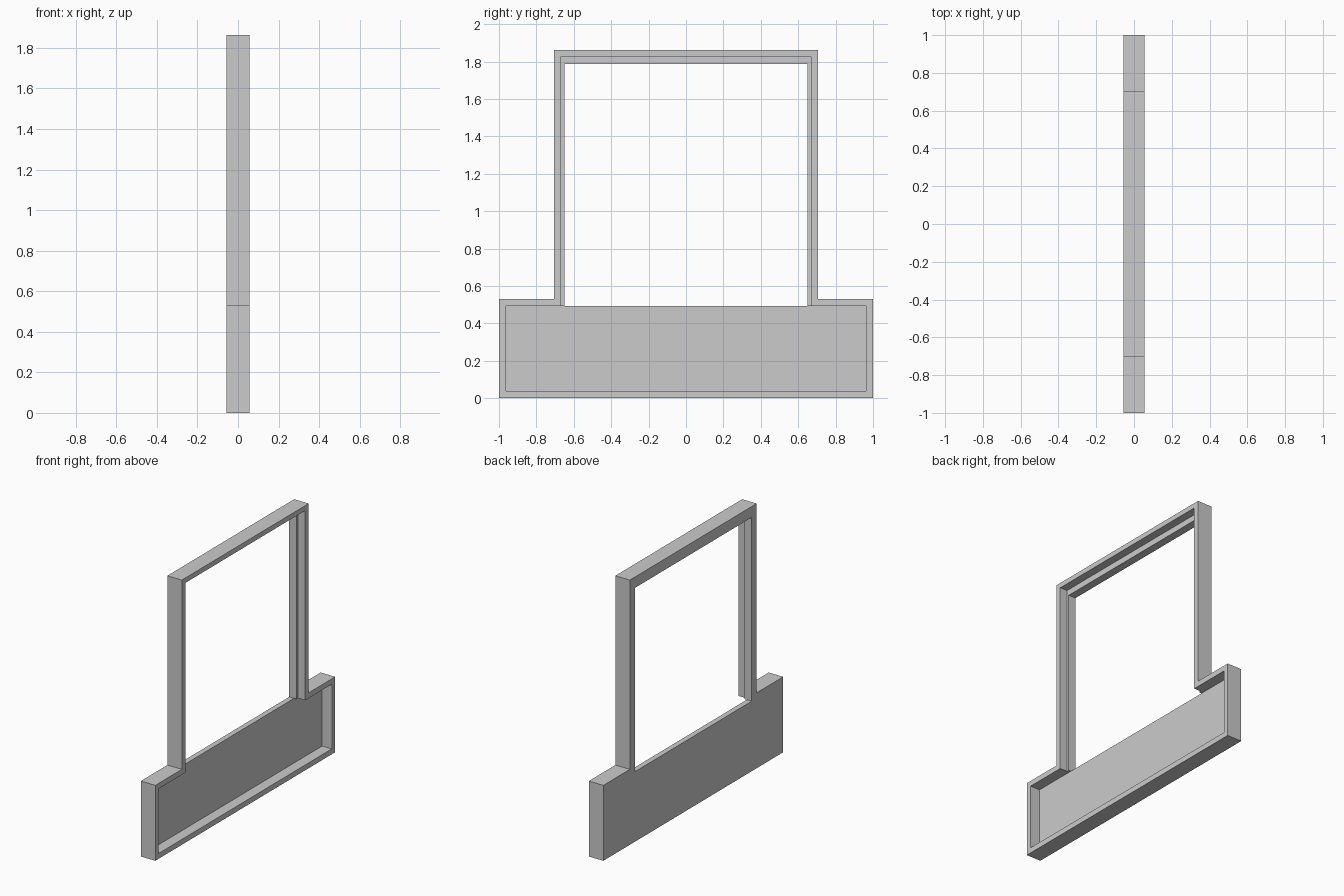
import bpy
import bmesh

cube = bpy.data.objects.get("Cube")
if cube:
    bpy.data.objects.remove(cube, do_unlink=True)

HALF = 0.0565    # half thickness of the whole frame
WALL = 0.038     # rim and panel thickness
POST = 0.705     # outer half width of the upper frame
TOP = 1.863
LEDGE = 0.531    # top of the wide base
BASE_TOP = LEDGE - WALL

grey = bpy.data.materials.new("plain grey")
grey.use_nodes = True
colour = (0.6, 0.6, 0.6, 1)
grey.diffuse_color = colour
grey.node_tree.nodes["Principled BSDF"].inputs["Base Color"].default_value = colour


def prism(name, outline, x0, x1):
    """Extrude a (y, z) outline from x0 to x1."""
    bm = bmesh.new()
    face = bm.faces.new([bm.verts.new((x0, y, z)) for y, z in outline])
    grown = bmesh.ops.extrude_face_region(bm, geom=[face])["geom"]
    verts = [v for v in grown if isinstance(v, bmesh.types.BMVert)]
    bmesh.ops.translate(bm, verts=verts, vec=(x1 - x0, 0, 0))
    bmesh.ops.recalc_face_normals(bm, faces=bm.faces)
    mesh = bpy.data.meshes.new(name)
    bm.to_mesh(mesh)
    bm.free()
    mesh.materials.append(grey)
    obj = bpy.data.objects.new(name, mesh)
    bpy.context.collection.objects.link(obj)
    return obj


def cut(target, half_width, z0, z1, x0):
    """Cut a centred rectangular pocket, open towards +x."""
    outline = [(-half_width, z0), (half_width, z0), (half_width, z1), (-half_width, z1)]
    cutter = prism("pocket_cutter", outline, x0, HALF * 2)
    mod = target.modifiers.new("pocket", "BOOLEAN")
    mod.operation = "DIFFERENCE"
    mod.solver = "EXACT"
    mod.object = cutter
    graph = bpy.context.evaluated_depsgraph_get()
    result = bpy.data.meshes.new_from_object(target.evaluated_get(graph))
    target.modifiers.clear()
    target.data = result
    bpy.data.objects.remove(cutter, do_unlink=True)


# Stepped outer block: wide base with a narrower upright frame
half = [(1, 0), (1, LEDGE), (POST, LEDGE), (POST, TOP)]
frame = prism("window_frame_with_base", half + [(-y, z) for y, z in reversed(half)], -HALF, HALF)

# Through opening with its inner stop
cut(frame, 0.65, BASE_TOP, 1.786, -HALF * 2)
# Hollow base, leaving a back panel and a rim
cut(frame, 1 - WALL, WALL, BASE_TOP, WALL - HALF)
# Rebate around the upper opening
cut(frame, POST - WALL, BASE_TOP - 0.1, TOP - WALL + 0.003, 0)

frame.data.name = "window_frame_with_base"
